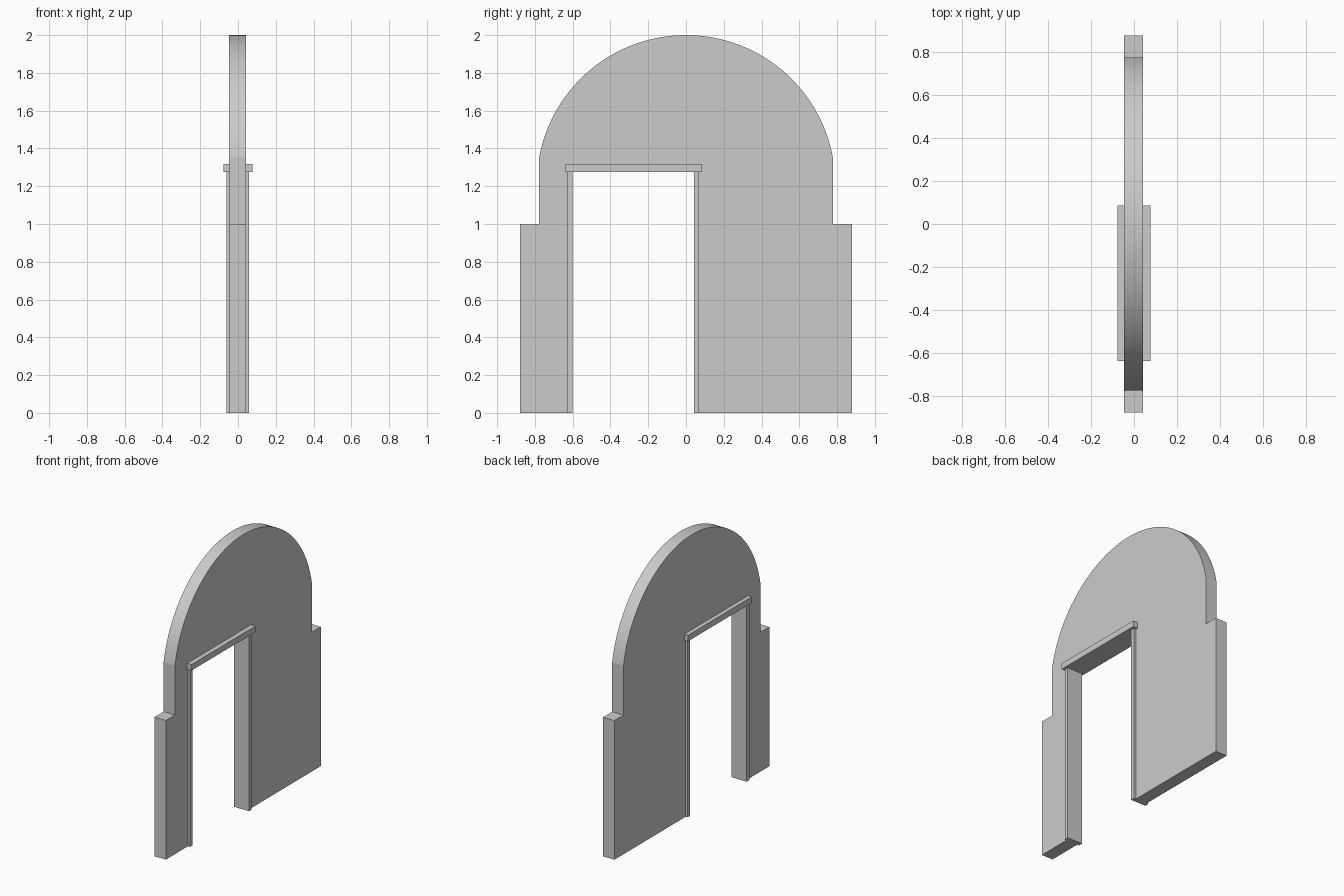
import bpy, bmesh, math

if "Cube" in bpy.data.objects:
    bpy.data.objects.remove(bpy.data.objects["Cube"])

# Key sizes
WALL_X = (-0.047, 0.043)
JAMB_X = (-0.062, 0.059)
LINTEL_X = (-0.078, 0.078)
SPRING_Z, SPRING_Y = 1.355, 0.777
RISE = 2.0 - SPRING_Z
RADIUS = (SPRING_Y ** 2 + RISE ** 2) / (2 * RISE)
CENTRE_Z = 2.0 - RADIUS
SEGMENTS = 64


def extrude_profile(name, profile, x_range):
    """Extrude a closed (y, z) outline between two x positions."""
    bm = bmesh.new()
    x0, x1 = x_range
    face = bm.faces.new([bm.verts.new((x0, y, z)) for y, z in profile])
    res = bmesh.ops.extrude_face_region(bm, geom=[face])
    verts = [v for v in res["geom"] if isinstance(v, bmesh.types.BMVert)]
    bmesh.ops.translate(bm, verts=verts, vec=(x1 - x0, 0, 0))
    bmesh.ops.recalc_face_normals(bm, faces=bm.faces)
    mesh = bpy.data.meshes.new(name)
    bm.to_mesh(mesh)
    bm.free()
    obj = bpy.data.objects.new(name, mesh)
    bpy.context.collection.objects.link(obj)
    return obj


def block(name, x_range, y0, y1, z0, z1):
    return extrude_profile(name, [(y0, z0), (y1, z0), (y1, z1), (y0, z1)], x_range)


# Wall: stepped shoulders, arched top, doorway notch left for the frame
start = math.atan2(SPRING_Z - CENTRE_Z, SPRING_Y)
arch = []
for i in range(SEGMENTS + 1):
    a = start + (math.pi - 2 * start) * i / SEGMENTS
    arch.append((RADIUS * math.cos(a), CENTRE_Z + RADIUS * math.sin(a)))
outline = ([(0.07, 0), (0.88, 0), (0.88, 1.0), (SPRING_Y, 1.0)] + arch
           + [(-SPRING_Y, 1.0), (-0.88, 1.0), (-0.88, 0), (-0.63, 0),
              (-0.63, 1.29), (0.07, 1.29)])
wall = extrude_profile("arched_wall", outline, WALL_X)

# Door frame: two jambs and the lintel across them
for name, y0, y1 in (("left_jamb", -0.63, -0.60), ("right_jamb", 0.042, 0.07)):
    block(name, JAMB_X, y0, y1, 0, 1.275)
block("lintel", LINTEL_X, -0.638, 0.086, 1.275, 1.318)

# Smooth the arch while keeping edges sharp
bpy.ops.object.select_all(action='DESELECT')
wall.select_set(True)
bpy.context.view_layer.objects.active = wall
bpy.ops.object.shade_smooth_by_angle(angle=math.radians(8))
